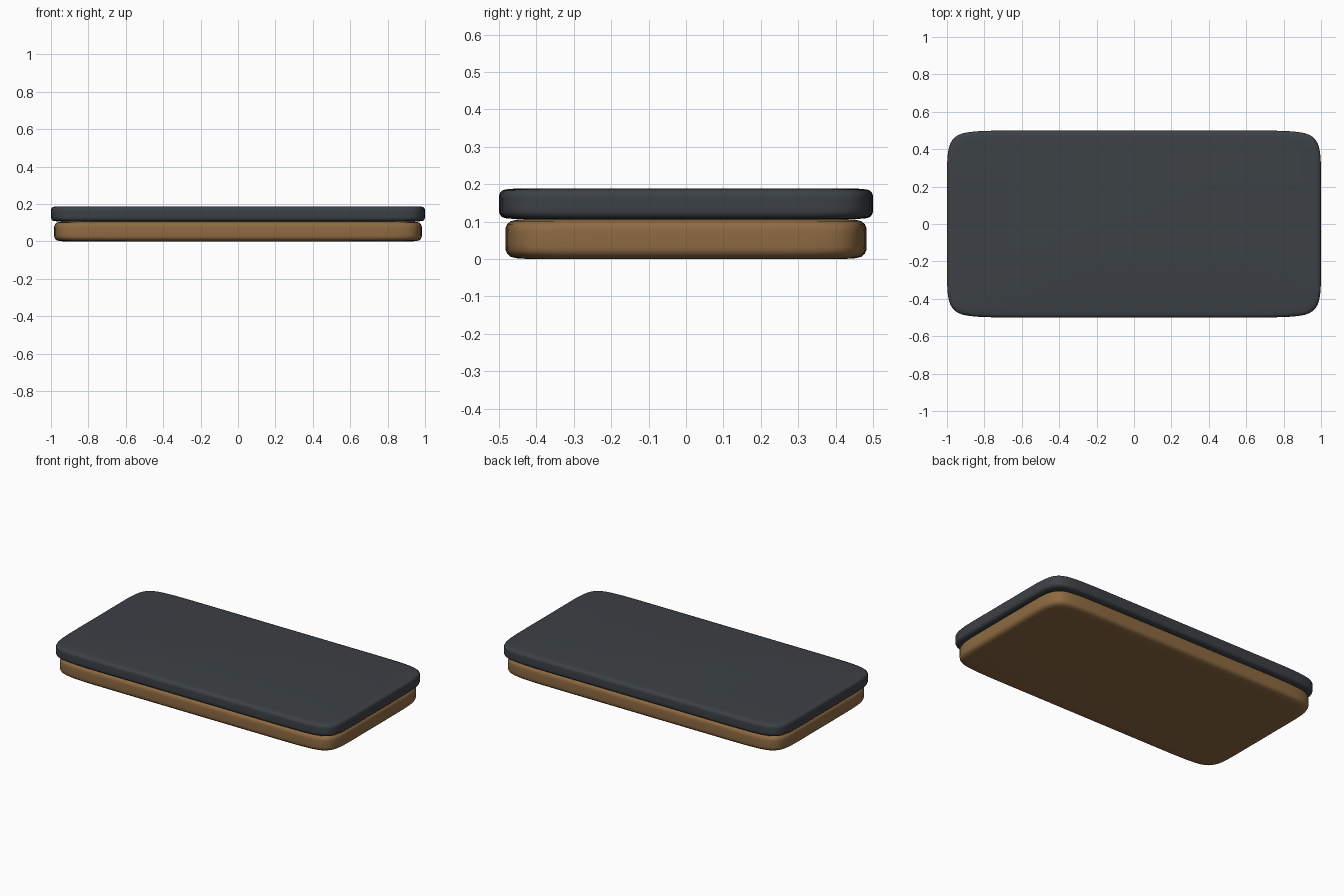
import bpy, bmesh

if "Cube" in bpy.data.objects:
    bpy.data.objects.remove(bpy.data.objects["Cube"])

def outline(hx, hy, cx, cy, steps=8):
    """Closed B-spline around a rectangle; cx, cy set how far the corners round."""
    a, b = hx - cx, hy - cy
    half = [(hx, -b), (hx, b), (hx, hy), (a, hy), (-a, hy), (-hx, hy)]
    ctrl = half + [(-x, -y) for x, y in half]
    pts = []
    n = len(ctrl)
    for i in range(n):
        p = [ctrl[(i + k) % n] for k in range(4)]
        for s in range(steps):
            t = s / steps
            w = ((1-t)**3/6, (3*t**3-6*t*t+4)/6, (-3*t**3+3*t*t+3*t+1)/6, t**3/6)
            pts.append(tuple(sum(w[k]*p[k][d] for k in range(4)) for d in (0, 1)))
    return pts

def slab(name, hx, hy, z0, z1, edge, color):
    """Rounded slab made of stacked outlines; edge lists (inset, height) pairs."""
    layers = [(i, z0 + h) for i, h in edge] + [(i, z1 - h) for i, h in reversed(edge)]
    bm = bmesh.new()
    rings = [[bm.verts.new((x, y, z)) for x, y in outline(hx-i, hy-i, 0.26, 0.21)]
             for i, z in layers]
    n = len(rings[0])
    for lo, hi in zip(rings, rings[1:]):
        for k in range(n):
            bm.faces.new((lo[k], lo[(k+1) % n], hi[(k+1) % n], hi[k]))
    bm.faces.new(rings[0][::-1])
    bm.faces.new(rings[-1])
    bmesh.ops.recalc_face_normals(bm, faces=bm.faces)
    me = bpy.data.meshes.new(name)
    bm.to_mesh(me)
    bm.free()
    me.shade_smooth()
    mat = bpy.data.materials.new(name + "_material")
    mat.diffuse_color = color
    mat.use_nodes = True
    mat.node_tree.nodes["Principled BSDF"].inputs["Base Color"].default_value = mat.diffuse_color
    me.materials.append(mat)
    ob = bpy.data.objects.new(name, me)
    bpy.context.collection.objects.link(ob)
    return ob

# wooden base with soft edges
slab("wooden_base", 0.983, 0.483, 0.0, 0.107,
     [(0.06, 0.0), (0.03, 0.002), (0.014, 0.006), (0.005, 0.014), (0.001, 0.023), (0, 0.034)],
     (0.27, 0.145, 0.055, 1))
# dark slate top, slightly overhanging
slab("slate_top", 1.0, 0.5, 0.107, 0.188,
     [(0.04, 0.0), (0.018, 0.002), (0.008, 0.005), (0.003, 0.011), (0.0005, 0.018), (0, 0.026)],
     (0.045, 0.053, 0.06, 1))
